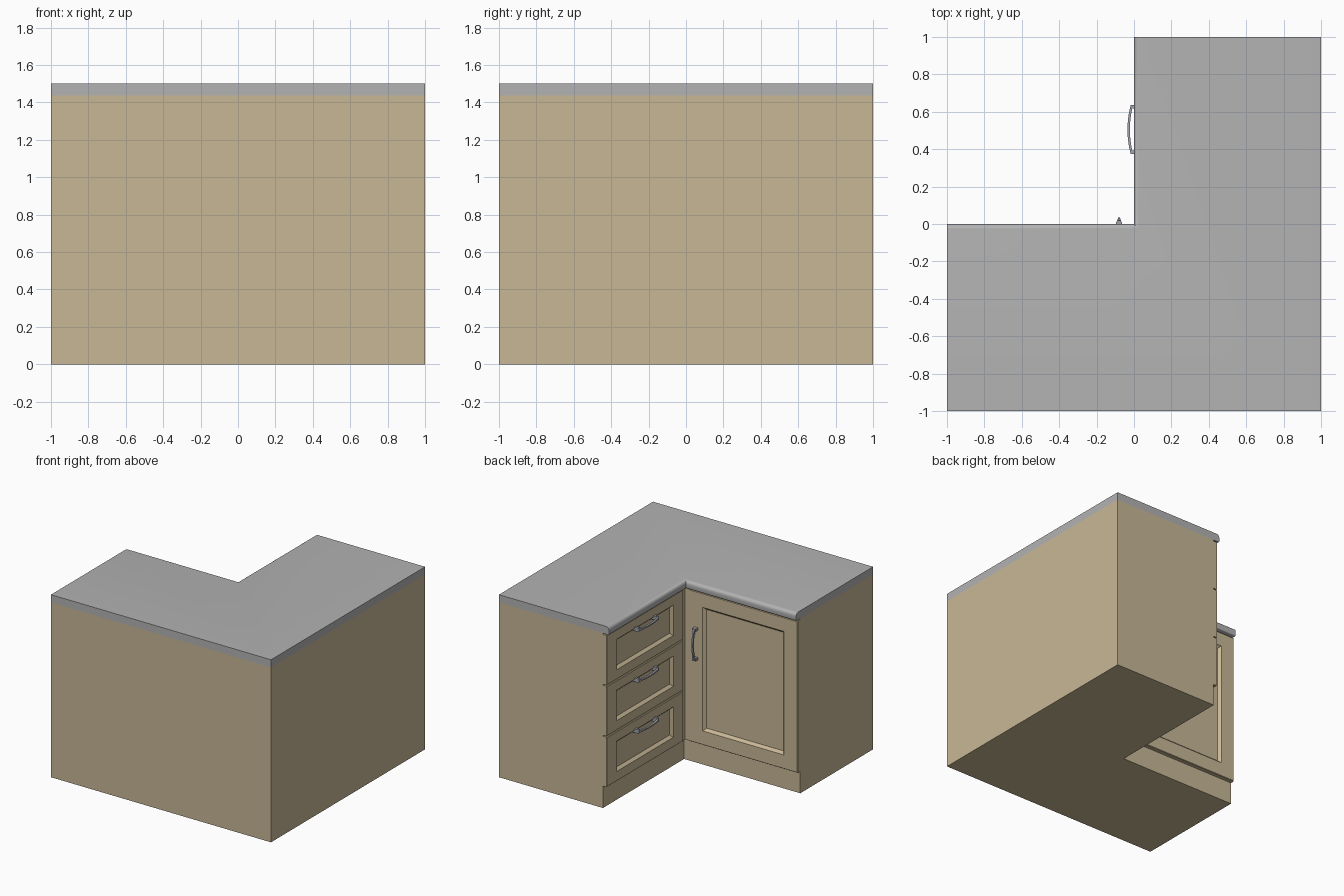
import bpy, bmesh, math
from mathutils import Matrix, Vector

if "Cube" in bpy.data.objects:
    bpy.data.objects.remove(bpy.data.objects["Cube"])


def material(name, rgb):
    m = bpy.data.materials.new(name)
    m.diffuse_color = (*rgb, 1)
    m.use_nodes = True
    m.node_tree.nodes["Principled BSDF"].inputs["Base Color"].default_value = m.diffuse_color
    return m


WOOD = material("beige_wood", (0.58, 0.475, 0.305))
STONE = material("grey_worktop", (0.45, 0.45, 0.45))
METAL = material("handle_metal", (0.36, 0.37, 0.40))

# Local frames (u across, v up, w outward) for the two inner fronts
DOOR = Matrix(((-1, 0, 0), (0, 0, 1), (0, 1, 0)))
DRAWER = Matrix(((0, 0, -1), (-1, 0, 0), (0, 1, 0)))


def loft(name, rings, mat, frame=None):
    """Bridge closed rings of points and cap both ends."""
    bm = bmesh.new()
    vs = [[bm.verts.new(frame @ Vector(p) if frame else p) for p in r] for r in rings]
    n = len(rings[0])
    for a, b in zip(vs, vs[1:]):
        for i in range(n):
            j = (i + 1) % n
            bm.faces.new((a[i], a[j], b[j], b[i]))
    bm.faces.new(vs[0][::-1])
    bm.faces.new(vs[-1])
    bmesh.ops.recalc_face_normals(bm, faces=bm.faces)
    me = bpy.data.meshes.new(name)
    bm.to_mesh(me)
    bm.free()
    me.materials.append(mat)
    ob = bpy.data.objects.new(name, me)
    bpy.context.collection.objects.link(ob)
    return ob


def smooth(ob):
    bpy.ops.object.select_all(action='DESELECT')
    ob.select_set(True)
    bpy.context.view_layer.objects.active = ob
    bpy.ops.object.shade_smooth_by_angle(angle=math.radians(35))


def l_shape(d, z):
    """L outline whose inner edges are set back by d."""
    return [(-1, -1, z), (1, -1, z), (1, 1, z), (d, 1, z), (d, -d, z), (-1, -d, z)]


def rect(u0, u1, v0, v1, w):
    return [(u0, v0, w), (u1, v0, w), (u1, v1, w), (u0, v1, w)]


def panel_front(name, frame, u0, u1, v0, v1, mu, mv):
    """Framed front with a bevelled, sunken centre panel."""
    def ring(a, b, w):
        return rect(u0 + a, u1 - a, v0 + b, v1 - b, w)
    e, c = 0.004, 0.02
    loft(name, [ring(0, 0, -0.058), ring(0, 0, -0.02 - e), ring(e, e, -0.02),
                ring(mu, mv, -0.02), ring(mu + c, mv + c, -0.042)], WOOD, frame)


def handle(name, frame, u, v, vertical, base):
    """Bowed flat bar on two feet, centred at u, v."""
    def place(s, t, w):
        return (u + t, v + s, w) if vertical else (u + s, v + t, w)
    rings = []
    for i in range(17):
        k = -1 + i / 8
        out = 0.035 - 0.017 * k * k
        h = 0.008 + 0.007 * k ** 4
        s = 0.13 * k
        rings.append([place(s, -h, out - 0.013), place(s, h, out - 0.013),
                      place(s, h * 0.7, out), place(s, -h * 0.7, out)])
    smooth(loft(name + "_bar", rings, METAL, frame))
    for side in (-1, 1):
        a, b = side * 0.112, side * 0.132
        foot = [[place(a, -0.016, w), place(b, -0.016, w), place(b, 0.016, w), place(a, 0.016, w)]
                for w in (base, 0.012)]
        loft(f"{name}_foot_{'a' if side < 0 else 'b'}", foot, METAL, frame)


# Carcass with plinth flush below the fronts
loft("cabinet_body", [l_shape(0.055, 0), l_shape(0.055, 1.437)], WOOD)

# Worktop with rounded inner front edge
r, q = 0.028, 0.01
profile = [(q * (1 - math.sin(t)), 1.435 + q * (1 - math.cos(t)))
           for t in (i * math.pi / 6 for i in range(4))]
profile += [(r * (1 - math.cos(t)), 1.5 - r + r * math.sin(t))
            for t in (i * math.pi / 12 for i in range(7))]
smooth(loft("worktop", [l_shape(d, z) for d, z in profile], STONE))

# Corner filler between the two fronts
loft("corner_post", [[(-0.01, -0.06, z), (0.06, -0.06, z), (0.06, 0.01, z), (0.028, 0.01, z),
                      (0.028, -0.028, z), (-0.01, -0.028, z)] for z in (0.18, 1.425)], WOOD)

# Door and its upright handle
panel_front("door", DOOR, 0.013, 1.0, 0.18, 1.425, 0.125, 0.115)
handle("door_handle", DOOR, 0.08, 1.0, True, -0.022)

# Three drawers with handles
for i in range(3):
    z0 = 0.18 + 0.418 * i
    panel_front(f"drawer_{i + 1}", DRAWER, -1.0, -0.01, z0, z0 + 0.41, 0.125, 0.08)
    handle(f"drawer_{i + 1}_handle", DRAWER, -0.505, z0 + 0.325, False, -0.045)
